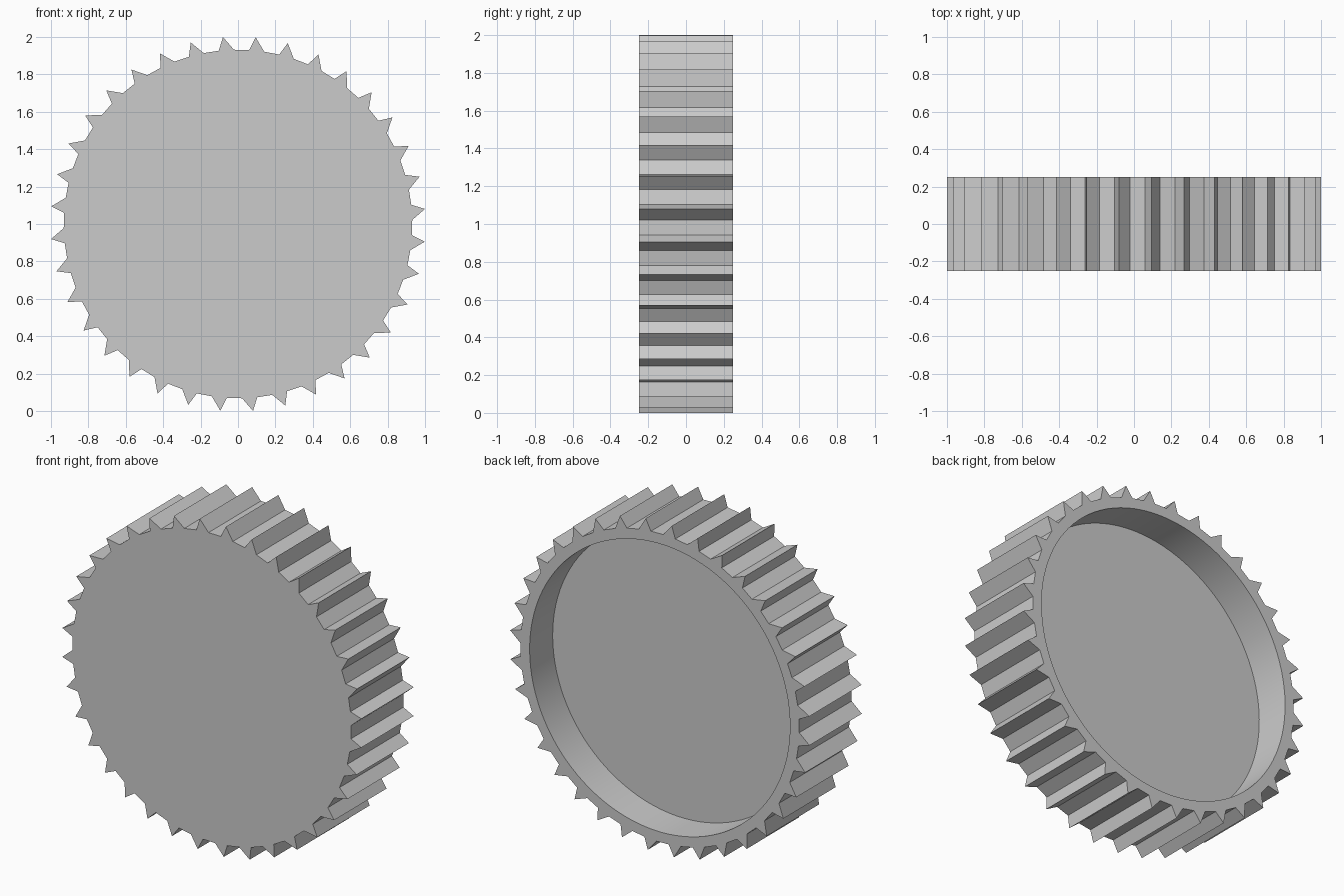
import bpy
import bmesh
from math import sin, cos, radians

cube = bpy.data.objects.get("Cube")
if cube:
    bpy.data.objects.remove(cube, do_unlink=True)

TEETH = 36
TIP_R, ROOT_R, RECESS_R = 1.003, 0.932, 0.87
FRONT, BACK, FLOOR = -0.25, 0.25, 0.03
PITCH = 360 / TEETH
# One leaning tooth: (angle, radius) of its leading root, tip and trailing root
TOOTH = [(3.65, ROOT_R), (5.4, TIP_R), (8.65, ROOT_R)]

grey = bpy.data.materials.new("plain grey")
grey.use_nodes = True
colour = (0.6, 0.6, 0.6, 1)
grey.diffuse_color = colour
grey.node_tree.nodes["Principled BSDF"].inputs["Base Color"].default_value = colour

bm = bmesh.new()


def ring(outline, y):
    """Closed loop of vertices from clockwise (angle, radius) pairs."""
    return [bm.verts.new((r * sin(radians(a)), y, 1 + r * cos(radians(a))))
            for a, r in outline]


def bridge(a, b):
    n = len(a)
    for i in range(n):
        j = (i + 1) % n
        bm.faces.new((a[i], a[j], b[j], b[i]))


toothed = [(k * PITCH + a, r) for k in range(TEETH) for a, r in TOOTH]
circle = [(4 + i * PITCH / 3, RECESS_R) for i in range(len(toothed))]

# Closed front disc, toothed rim, back lip, round recess wall and its floor
loops = [ring(toothed, FRONT), ring(toothed, BACK),
         ring(circle, BACK), ring(circle, FLOOR)]
for first, second in zip(loops, loops[1:]):
    bridge(first, second)
bm.faces.new(loops[0])
bm.faces.new(loops[-1])
bmesh.ops.recalc_face_normals(bm, faces=bm.faces[:])

mesh = bpy.data.meshes.new("toothed_cap")
bm.to_mesh(mesh)
bm.free()
mesh.materials.append(grey)
cap = bpy.data.objects.new("toothed_cap", mesh)
bpy.context.collection.objects.link(cap)

# Smooth recess wall, crisp teeth
bpy.ops.object.select_all(action='DESELECT')
cap.select_set(True)
bpy.context.view_layer.objects.active = cap
bpy.ops.object.shade_smooth_by_angle(angle=radians(15))
